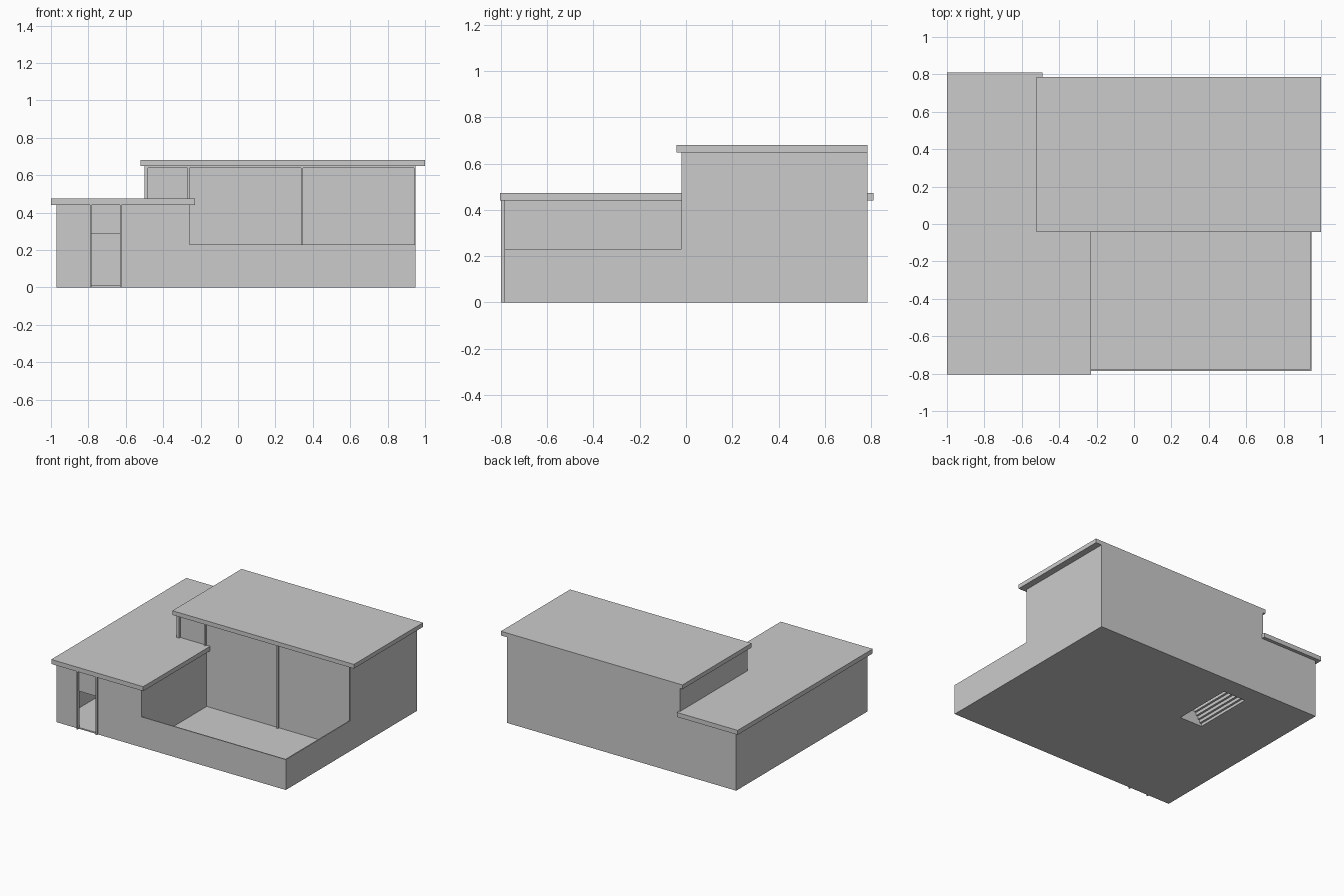
import bpy, bmesh

if "Cube" in bpy.data.objects:
    bpy.data.objects.remove(bpy.data.objects["Cube"])

T = 0.008  # wall thickness


def box(name, x, y, z):
    """Axis-aligned box from (min, max) pairs."""
    bpy.ops.mesh.primitive_cube_add(size=1)
    ob = bpy.context.object
    ob.name = name
    for v in ob.data.vertices:
        v.co = [r[0] + (r[1] - r[0]) * (c + 0.5) for r, c in zip((x, y, z), v.co)]
    return ob


def prism(name, outline, lo, hi, axis):
    """Extrude a 2D outline along z (axis 2) or along y (axis 1)."""
    def place(a, b, h):
        return (a, b, h) if axis == 2 else (a, h, b)
    bm = bmesh.new()
    face = bm.faces.new([bm.verts.new(place(a, b, lo)) for a, b in outline])
    ext = bmesh.ops.extrude_face_region(bm, geom=[face])
    move = (0, 0, hi - lo) if axis == 2 else (0, hi - lo, 0)
    bmesh.ops.translate(bm, vec=move, verts=[g for g in ext["geom"] if isinstance(g, bmesh.types.BMVert)])
    bmesh.ops.recalc_face_normals(bm, faces=bm.faces)
    me = bpy.data.meshes.new(name)
    bm.to_mesh(me)
    bm.free()
    ob = bpy.data.objects.new(name, me)
    bpy.context.collection.objects.link(ob)
    return ob


XL, XM, XU, XR = -0.97, -0.26, -0.50, 0.95   # left, wing inner, upper block left, right
YF, YM, YB = -0.785, -0.02, 0.785            # front, upper block front, back
HW, HU, HC = 0.445, 0.65, 0.23               # wing, upper block, courtyard heights
SX, SY = (-0.46, -0.27), (0.175, 0.64)       # stairwell

# Ground slab in strips around the stairwell
box("floor_left", (XL, SX[0]), (YF, YB), (0, 0.01))
box("floor_right", (SX[1], XR), (YF, YB), (0, 0.01))
box("floor_front", SX, (YF, SY[0]), (0, 0.01))
box("floor_back", SX, (SY[1], YB), (0, 0.01))

# Hollow stairs, open underneath
N = 12
run, rise, t = (SX[1] - SX[0]) / N, 0.285 / N, 0.003
for i in range(N):
    x, z = SX[0] + i * run, i * rise
    box("stair_riser", (x, x + t), SY, (z, z + rise))
    box("stair_tread", (x, x + run + t), SY, (z + rise - t, z + rise))
steps = [(SX[0], 0)]
for i in range(N):
    steps += [(SX[0] + i * run, (i + 1) * rise), (SX[0] + (i + 1) * run, (i + 1) * rise)]
steps = [steps[0]] + steps[1:] + [(SX[1], 0)]
prism("stair_side_front", steps, SY[0] - t, SY[0], 1)
prism("stair_side_back", steps, SY[1], SY[1] + t, 1)
box("stair_end", (SX[1], SX[1] + t), SY, (0, 0.285))

# Low wing walls, with the door opening at the front
box("wing_left_wall", (XL, XL + T), (YF, YB), (0, HW))
box("wing_court_wall", (XM - T, XM), (YF, YM + 0.015), (0, HW))
prism("wing_front_wall", [(XL, 0), (-0.79, 0), (-0.79, 0.285), (-0.625, 0.285), (-0.625, 0),
                          (XM, 0), (XM, HW), (XL, HW)], YF, YF + T, 1)
for x in (-0.792, -0.632):
    box("door_post", (x, x + 0.01), (-0.80, YF + T), (0, HW))

# Upper block walls
prism("back_wall", [(XL, 0), (XR, 0), (XR, HU), (XU, HU), (XU, HW), (XL, HW)], YB - T, YB, 1)
box("upper_right_wall", (XR - T, XR), (YM, YB), (0, HU))
box("upper_left_wall", (XU, XU + T), (YM, YB), (HW, HU))

# Window front: recessed panes, head rail and posts
box("window_pane_low", (XM, XR - T), (-0.003, 0.003), (0, HU))
box("window_pane_high", (XU + T, XM), (-0.003, 0.003), (HW, HU))
box("window_head", (XU, XR), (YM, 0.003), (0.638, HU))
box("window_post_left", (XU, -0.48), (YM, 0.003), (HW, HU))
box("window_post_inner", (-0.27, XM), (YM, 0.003), (HW, HU))
box("window_post_middle", (0.337, 0.347), (YM, 0.003), (0, HU))

# Courtyard parapet
box("court_front_wall", (XM, XR), (YF, YF + T), (0, HC))
box("court_right_wall", (XR - T, XR), (YF, YM), (0, HC))

# Roof slabs
prism("wing_roof", [(-1, -0.805), (-0.23, -0.805), (-0.23, YM + 0.015), (-0.49, YM + 0.015),
                    (-0.49, 0.81), (-1, 0.81)], 0.44, 0.474, 2)
box("upper_roof", (-0.52, 1.0), (-0.042, YB), (0.648, 0.68))
